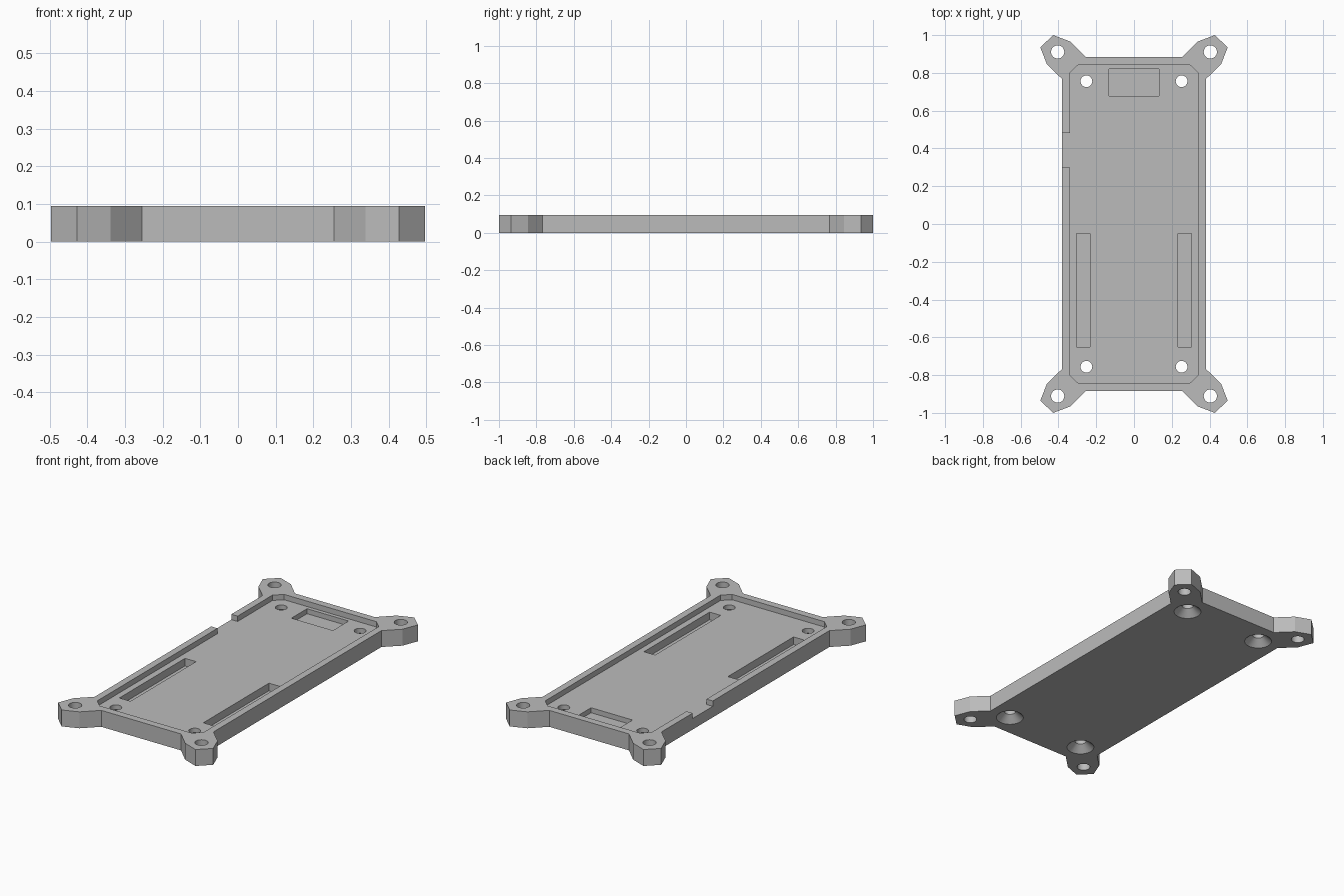
import bpy, bmesh, math

if "Cube" in bpy.data.objects:
    bpy.data.objects.remove(bpy.data.objects["Cube"])

H, FLOOR = 0.095, 0.064      # overall height, recessed floor level

grey = bpy.data.materials.new("grey plastic")
grey.diffuse_color = (0.5, 0.5, 0.5, 1)
grey.use_nodes = True
grey.node_tree.nodes["Principled BSDF"].inputs["Base Color"].default_value = grey.diffuse_color


def link(name, bm):
    bmesh.ops.recalc_face_normals(bm, faces=bm.faces)
    mesh = bpy.data.meshes.new(name)
    bm.to_mesh(mesh)
    bm.free()
    mesh.materials.append(grey)
    obj = bpy.data.objects.new(name, mesh)
    bpy.context.collection.objects.link(obj)
    return obj


def prism(name, outline, z0, z1):
    """Extrude a flat outline from z0 to z1."""
    bm = bmesh.new()
    face = bm.faces.new([bm.verts.new((x, y, z0)) for x, y in outline])
    top = bmesh.ops.extrude_face_region(bm, geom=[face])["geom"]
    for v in top:
        if isinstance(v, bmesh.types.BMVert):
            v.co.z = z1
    return link(name, bm)


def block(name, x0, x1, y0, y1, z0, z1):
    return prism(name, [(x0, y0), (x1, y0), (x1, y1), (x0, y1)], z0, z1)


def cone(name, x, y, r0, r1, z0, z1):
    bm = bmesh.new()
    bmesh.ops.create_cone(bm, cap_ends=True, segments=40, radius1=r0,
                          radius2=r1, depth=z1 - z0)
    bmesh.ops.translate(bm, verts=bm.verts, vec=(x, y, (z0 + z1) / 2))
    return link(name, bm)


def mirror_outline(quarter):
    """Mirror a top-right quarter outline to all four corners."""
    right = [(x, -y) for x, y in reversed(quarter)] + quarter
    return right + [(-x, y) for x, y in reversed(right)]


# Plate with a mounting ear at each corner
ear = [(0.38, 0.767), (0.461, 0.845), (0.496, 0.935),
       (0.428, 1.0), (0.338, 0.966), (0.255, 0.885)]
tray = prism("mounting_tray", mirror_outline(ear), 0, H)

cutters = []
# Shallow recess with chamfered corners, leaving a thin rim
cutters.append(prism("recess_cutter",
                     mirror_outline([(0.34, 0.80), (0.295, 0.843)]), FLOOR, 0.2))
# Gap in the left rim
cutters.append(block("rim_gap_cutter", -0.5, -0.3, 0.298, 0.482, FLOOR, 0.2))
# Two long slots and the rear pocket
for s in (-1, 1):
    a, b = sorted((s * 0.233, s * 0.304))
    cutters.append(block("slot_cutter", a, b, -0.65, -0.05, 0.02, 0.2))
cutters.append(block("pocket_cutter", -0.133, 0.133, 0.678, 0.821, 0.035, 0.2))
# Ear holes and countersunk floor holes
for sx in (-1, 1):
    for sy in (-1, 1):
        cutters.append(cone("ear_hole_cutter", sx * 0.404, sy * 0.911,
                            0.035, 0.035, -0.1, 0.2))
        x, y = sx * 0.252, sy * 0.756
        cutters.append(cone("floor_hole_cutter", x, y, 0.031, 0.031, -0.1, 0.2))
        cutters.append(cone("countersink_cutter", x, y, 0.085, 0.031, -0.01, 0.038))

for c in cutters:
    c.hide_render = True
    mod = tray.modifiers.new(c.name, "BOOLEAN")
    mod.operation, mod.solver, mod.object = "DIFFERENCE", "EXACT", c

# Apply the cuts and discard the cutters
bpy.context.view_layer.objects.active = tray
tray.select_set(True)
for mod in list(tray.modifiers):
    bpy.ops.object.modifier_apply(modifier=mod.name)
for c in cutters:
    bpy.data.objects.remove(c)
bpy.ops.object.shade_smooth_by_angle(angle=math.radians(20))
